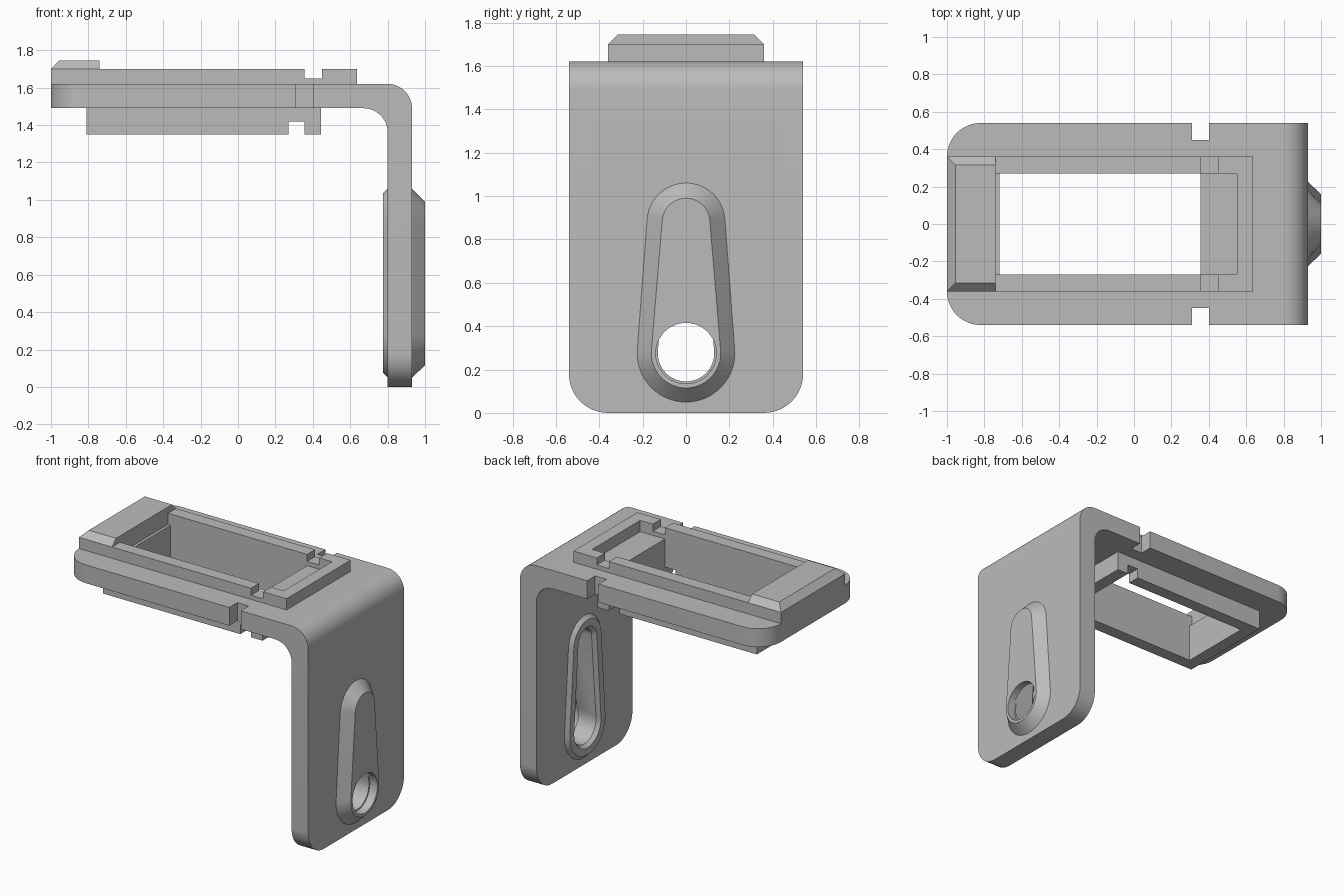
import bpy, bmesh, math
from mathutils import Vector

if "Cube" in bpy.data.objects:
    bpy.data.objects.remove(bpy.data.objects["Cube"], do_unlink=True)

grey = bpy.data.materials.new("plain grey")
grey.use_nodes = True
COLOUR = (0.5, 0.5, 0.5, 1)
grey.diffuse_color = COLOUR
grey.node_tree.nodes["Principled BSDF"].inputs["Base Color"].default_value = COLOUR


def finish(name, bm):
    bmesh.ops.recalc_face_normals(bm, faces=bm.faces)
    mesh = bpy.data.meshes.new(name)
    bm.to_mesh(mesh)
    bm.free()
    mesh.materials.append(grey)
    ob = bpy.data.objects.new(name, mesh)
    bpy.context.collection.objects.link(ob)
    return ob


def loft(name, sections):
    """Closed solid through sections with equal point counts."""
    bm = bmesh.new()
    rings = [[bm.verts.new(p) for p in s] for s in sections]
    n = len(rings[0])
    bm.faces.new(rings[0])
    bm.faces.new(rings[-1])
    for a, b in zip(rings, rings[1:]):
        for i in range(n):
            j = (i + 1) % n
            bm.faces.new((a[i], a[j], b[j], b[i]))
    return finish(name, bm)


def rect(x0, x1, y0, y1, z):
    return [(x0, y0, z), (x1, y0, z), (x1, y1, z), (x0, y1, z)]


def box(name, x0, x1, y0, y1, z0, z1):
    return loft(name, [rect(x0, x1, y0, y1, z0), rect(x0, x1, y0, y1, z1)])


def arc(cx, cy, r, a0, a1, n):
    steps = [a0 + (a1 - a0) * i / n for i in range(n + 1)]
    return [(cx + r * math.cos(a), cy + r * math.sin(a)) for a in steps]


LOW, HIGH = 0.275, 0.88   # centres of the teardrop's two arcs


def drop(x, r_low, r_high):
    a = math.asin((r_low - r_high) / (HIGH - LOW))
    pts = arc(0, HIGH, r_high, a, math.pi - a, 24)
    pts += arc(0, LOW, r_low, math.pi - a, 2 * math.pi + a, 32)
    return [(x, y, z) for y, z in pts]


def cut(ob, cutters):
    for c in cutters:
        mod = ob.modifiers.new("cut", "BOOLEAN")
        mod.operation, mod.solver, mod.object = "DIFFERENCE", "EXACT", c
    dg = bpy.context.evaluated_depsgraph_get()
    mesh = bpy.data.meshes.new_from_object(ob.evaluated_get(dg))
    ob.modifiers.clear()
    ob.data = mesh


# Bent bracket: extruded L profile with rounded outer corners
W = 0.54
profile = [(-1, 1.49), (-1, 1.62)]
profile += arc(0.8, 1.49, 0.13, math.pi / 2, 0, 16)
profile += [(0.93, 0), (0.8, 0)]
profile += arc(0.67, 1.36, 0.13, 0, math.pi / 2, 16)
bracket = loft("bracket", [[(x, y, z) for x, z in profile] for y in (-W, W)])
bm = bmesh.new()
bm.from_mesh(bracket.data)
corners = []
for e in bm.edges:
    a, b = (v.co for v in e.verts)
    if abs(a.y - b.y) < 0.01 and (max(a.x, b.x) < -0.99 or max(a.z, b.z) < 0.01):
        corners.append(e)
bmesh.ops.bevel(bm, geom=corners, offset=0.18, segments=12, profile=0.5,
                affect="EDGES", clamp_overlap=False)
bm.to_mesh(bracket.data)
bm.free()

# Rims above and below the plate, and the chamfered end lip
top_rim = box("top_rim", -1, 0.635, -0.36, 0.36, 1.62, 1.70)
bottom_rim = box("bottom_rim", -0.81, 0.445, -0.36, 0.36, 1.35, 1.49)
loft("end_lip", [rect(-1, -0.74, -0.36, 0.36, 1.70),
                 rect(-0.955, -0.74, -0.315, 0.315, 1.745)])

# Teardrop boss passing through the upright plate
boss = loft("teardrop_boss", [drop(0.775, 0.2, 0.155), drop(0.8, 0.225, 0.18),
                              drop(0.93, 0.225, 0.18), drop(1.0, 0.16, 0.11)])

# Cutters
window = box("window_cutter", -0.72, 0.355, -0.27, 0.27, 1.2, 1.66)
tray = box("tray_cutter", -0.74, 0.55, -0.27, 0.27, 1.6, 1.8)
top_slot = box("top_slot_cutter", 0.355, 0.45, -0.5, 0.5, 1.65, 1.8)
bottom_slot = box("bottom_slot_cutter", 0.27, 0.355, -0.5, 0.5, 1.2, 1.42)
notches = [box("notch_cutter", 0.31, 0.4, min(s * 0.45, s), max(s * 0.45, s), 1.4, 1.7)
           for s in (-1, 1)]
cavity = loft("cavity_cutter", [drop(0.77, 0.155, 0.11), drop(0.8, 0.13, 0.08),
                                drop(0.95, 0.13, 0.08)])
hole = loft("hole_cutter", [[(x, y, z) for y, z in arc(0, LOW, 0.14, 0, 2 * math.pi, 48)[:-1]]
                            for x in (0.94, 1.1)])
# Opening through the upright, hidden inside the boss
slot = loft("upright_cutter", [drop(0.7, 0.18, 0.13), drop(1.05, 0.18, 0.13)])

bpy.context.view_layer.update()
cut(bracket, [window, slot] + notches)
cut(top_rim, [tray, top_slot])
cut(bottom_rim, [window, bottom_slot])
cut(boss, [cavity, hole])
for c in [window, tray, top_slot, bottom_slot, cavity, hole, slot] + notches:
    bpy.data.objects.remove(c, do_unlink=True)

# Smooth curved faces, keep the edges sharp
bpy.ops.object.select_all(action="DESELECT")
for ob in bpy.context.collection.objects:
    if ob.type == "MESH":
        ob.select_set(True)
        bpy.context.view_layer.objects.active = ob
bpy.ops.object.shade_smooth_by_angle(angle=math.radians(30))
